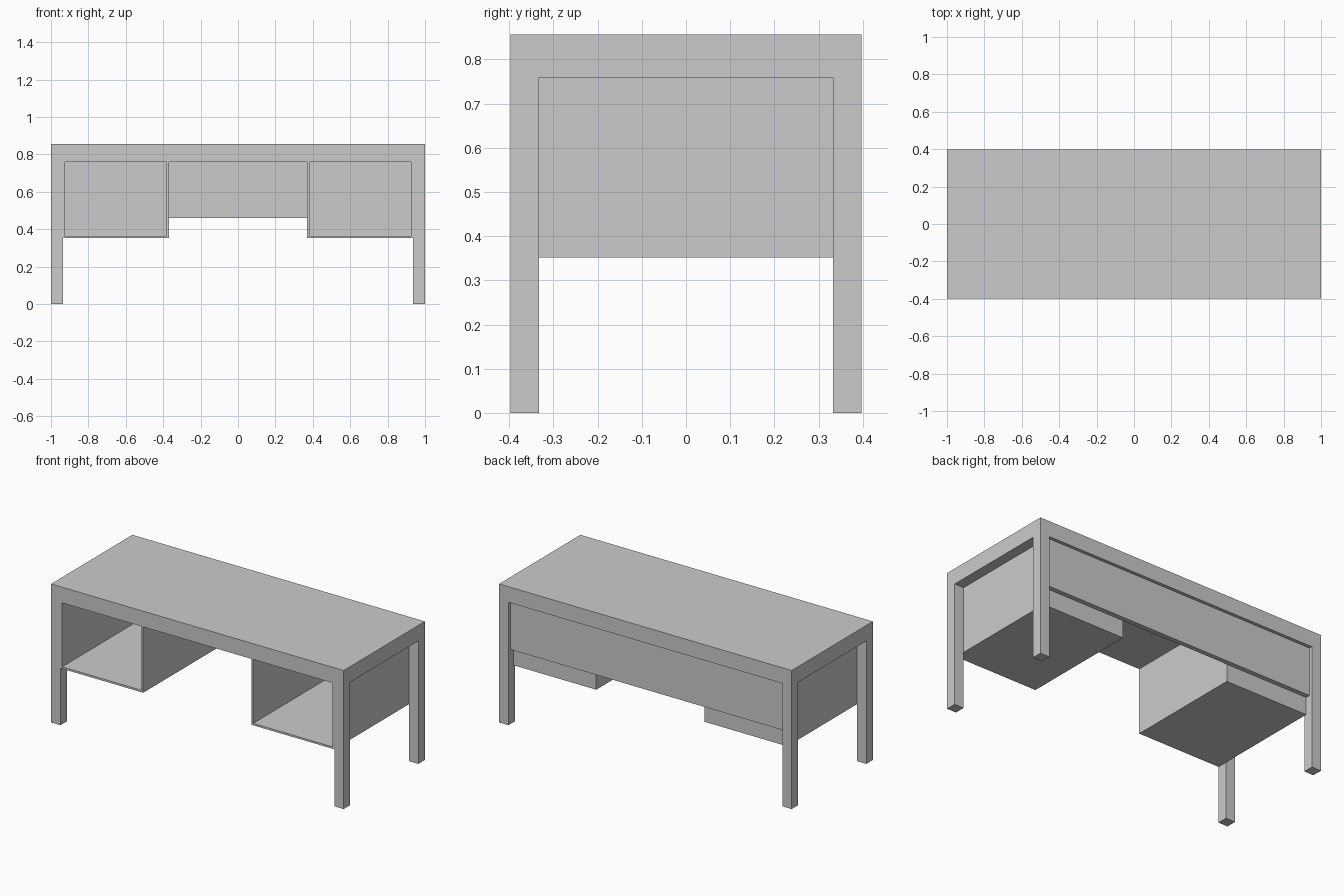
import bpy

if "Cube" in bpy.data.objects:
    bpy.data.objects.remove(bpy.data.objects["Cube"])

HALF_D = 0.397      # half depth of the desk
LEG = 0.064         # square leg section
UNDER = 0.759       # underside of the desk top
TOP = 0.856
WALL = 0.012        # pedestal board thickness


def box(name, x, y, z):
    """Axis-aligned box given by (min, max) on each axis."""
    bpy.ops.mesh.primitive_cube_add(
        size=1, location=[(a + b) / 2 for a, b in (x, y, z)])
    ob = bpy.context.object
    ob.name = name
    ob.scale = [abs(b - a) for a, b in (x, y, z)]
    bpy.ops.object.transform_apply(location=False, rotation=False, scale=True)
    return ob


# thick desk top
box("desk_top", (-1, 1), (-HALF_D, HALF_D), (UNDER, TOP))

# rear modesty panel, slightly recessed between the back legs
box("back_panel", (-1 + LEG, 1 - LEG), (0.348, 0.377), (0.46, UNDER))

for side, s in (("left", -1), ("right", 1)):
    # legs
    for end, e in (("front", -1), ("back", 1)):
        box(f"{side}_{end}_leg", (s * (1 - LEG), s),
            (e * (HALF_D - LEG), e * HALF_D), (0, UNDER))

    # open-fronted pedestal, flush with the front of the desk
    outer, inner = s * (1 - LEG), s * 0.37
    y = (-HALF_D, 0.348)
    z = (0.352, UNDER)
    box(f"{side}_pedestal_outer_wall", (outer, outer - s * WALL), y, z)
    box(f"{side}_pedestal_inner_wall", (inner, inner + s * WALL), y, z)
    span = (outer - s * WALL, inner + s * WALL)
    box(f"{side}_pedestal_floor", span, y, (z[0], z[0] + WALL))
    box(f"{side}_pedestal_back", span, (y[1] - WALL, y[1]), (z[0] + WALL, z[1]))
